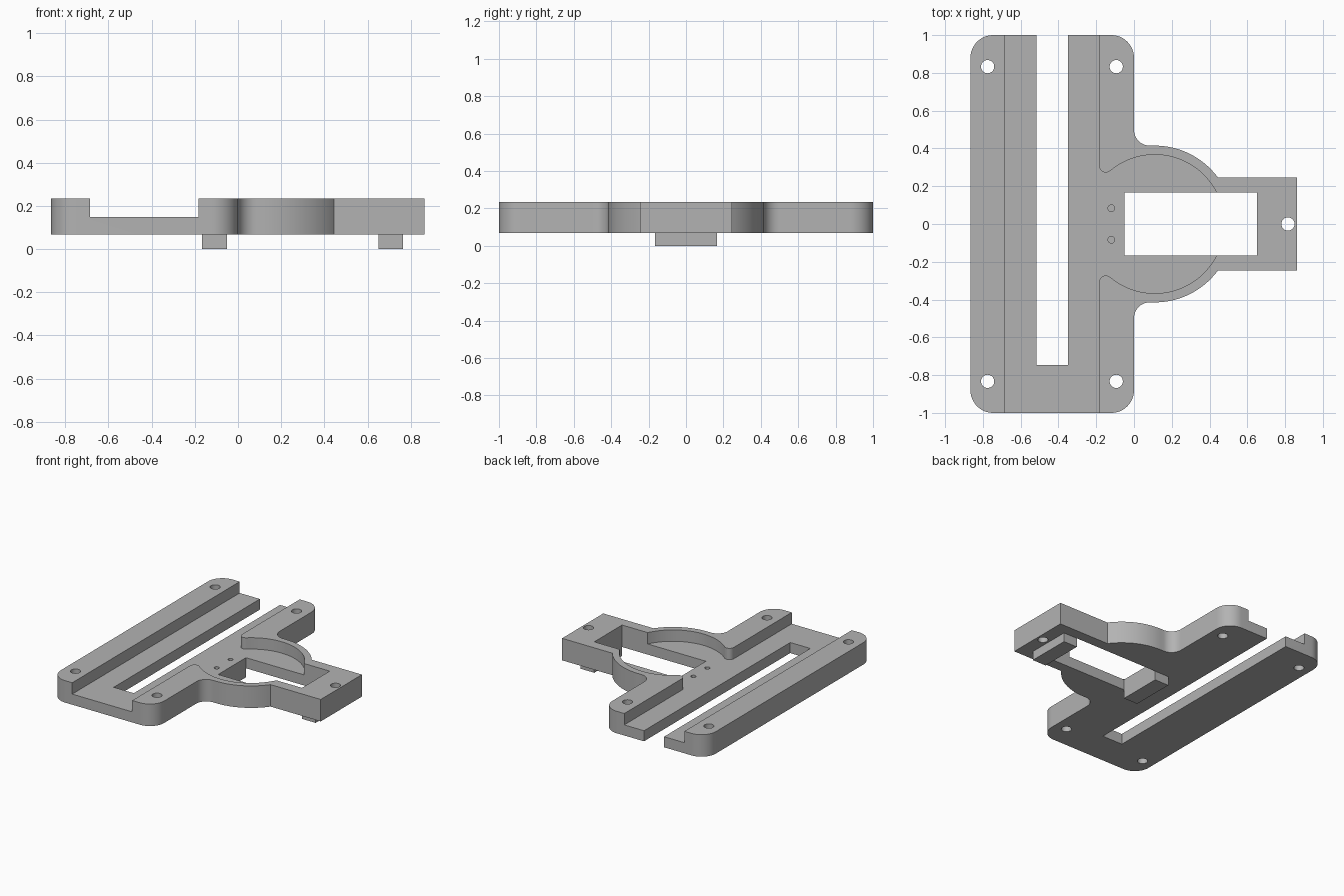
import bpy, bmesh
from math import cos, sin, pi, sqrt, atan2, radians

if "Cube" in bpy.data.objects:
    bpy.data.objects.remove(bpy.data.objects["Cube"], do_unlink=True)

grey = bpy.data.materials.new("light grey")
grey.use_nodes = True
colour = (0.45, 0.45, 0.45, 1)
grey.diffuse_color = colour
grey.node_tree.nodes["Principled BSDF"].inputs["Base Color"].default_value = colour

BASE, FLOOR, TOP = 0.068, 0.148, 0.234
LEFT, RIGHT = -0.866, 0.864
HUB = 0.11            # x of the round hub centre


def arc(cx, cy, r, a0, a1, n=12):
    return [(cx + r * cos(a0 + (a1 - a0) * i / n),
             cy + r * sin(a0 + (a1 - a0) * i / n)) for i in range(n + 1)]


def mirrored(lower):
    """Close a half outline, running from low y to y = 0, with its mirror image."""
    return lower + [(x, -y) for x, y in reversed(lower)]


def rect(x0, x1, y0, y1):
    return [(x0, y0), (x1, y0), (x1, y1), (x0, y1)]


def prism(name, outline, z0, z1):
    bm = bmesh.new()
    face = bm.faces.new([bm.verts.new((x, y, z0)) for x, y in outline])
    top = bmesh.ops.extrude_face_region(bm, geom=[face])["geom"]
    bmesh.ops.translate(bm, vec=(0, 0, z1 - z0),
                        verts=[v for v in top if isinstance(v, bmesh.types.BMVert)])
    bmesh.ops.recalc_face_normals(bm, faces=bm.faces)
    mesh = bpy.data.meshes.new(name)
    bm.to_mesh(mesh)
    bm.free()
    mesh.materials.append(grey)
    obj = bpy.data.objects.new(name, mesh)
    bpy.context.collection.objects.link(obj)
    return obj


def cut(target, outline, z0, z1):
    cutter = prism("cutter", outline, z0, z1)
    cutter.hide_render = True
    mod = target.modifiers.new("cut", "BOOLEAN")
    mod.operation, mod.solver, mod.object = "DIFFERENCE", "EXACT", cutter
    bpy.context.view_layer.objects.active = target
    bpy.ops.object.modifier_apply(modifier=mod.name)
    bpy.data.objects.remove(cutter, do_unlink=True)


# Body: rounded plate, filleted into a round hub with a square arm
corner, fillet, hub_r, arm = 0.12, 0.083, 0.415, 0.246
arm_angle = -atan2(arm, sqrt(hub_r**2 - arm**2))
outline = (arc(LEFT + corner, corner - 1, corner, pi, 1.5 * pi)
           + arc(-corner, corner - 1, corner, -pi / 2, 0)
           + arc(fillet, -hub_r - fillet, fillet, pi, pi / 2)
           + arc(HUB, 0, hub_r, -pi / 2, arm_angle, 20)
           + [(RIGHT, -arm)])
body = prism("body", mirrored(outline), BASE, TOP)

# Sunken channel joined to the round recess, with rounded wall tips
x0, x1, r, tip = -0.686, -0.184, 0.367, 0.035
tip_x = x1 + tip
tip_y = -sqrt((r + tip)**2 - (tip_x - HUB)**2)
to_hub = atan2(-tip_y, HUB - tip_x)
recess = ([(x0, -1.1), (x1, -1.1)]
          + arc(tip_x, tip_y, tip, pi, to_hub)
          + arc(HUB, 0, r, to_hub - pi, -0.02, 40)[1:])
cut(body, mirrored(recess), FLOOR, TOP + 0.1)

# Open-ended slot and rectangular window
cut(body, rect(-0.517, -0.349, -0.746, 1.1), -0.1, 0.4)
cut(body, rect(-0.05, 0.651, -0.166, 0.166), -0.1, 0.4)

# Mounting holes and small pilot holes
holes = [(x, y, 0.035) for x in (-0.775, -0.094) for y in (-0.833, 0.833)]
holes += [(0.815, 0, 0.035), (-0.12, -0.083, 0.018), (-0.12, 0.083, 0.018)]
for x, y, radius in holes:
    cut(body, arc(x, y, radius, 0, 2 * pi, 32)[:-1], -0.1, 0.4)

# Feet under both ends of the window
feet = [prism("inner_foot", rect(-0.167, -0.05, -0.166, 0.166), 0, BASE),
        prism("outer_foot", rect(0.651, 0.765, -0.166, 0.166), 0, BASE)]

bpy.ops.object.select_all(action="DESELECT")
for obj in [body] + feet:
    obj.select_set(True)
bpy.context.view_layer.objects.active = body
bpy.ops.object.shade_smooth_by_angle(angle=radians(30))
